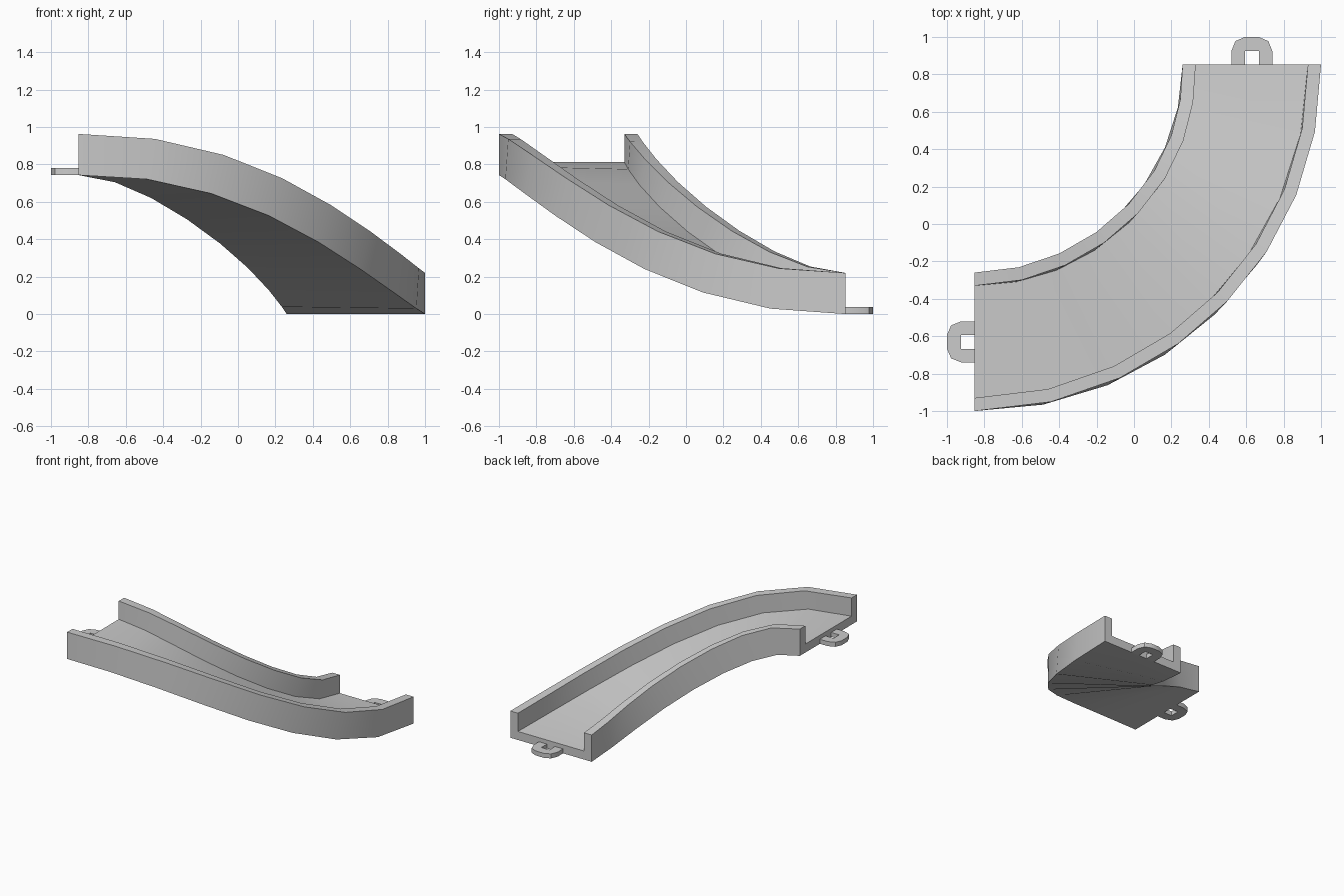
import bpy, bmesh
from math import sin, cos, pi, atan2, hypot, radians
from mathutils import Vector

if "Cube" in bpy.data.objects:
    bpy.data.objects.remove(bpy.data.objects["Cube"])

SEGMENTS = 8
W, T, H, FLOOR = 0.37, 0.07, 0.22, 0.07   # half width, wall, height, floor
PIVOT = 0.09
PATH = [Vector(p) for p in ((-0.853, -0.63, 0.743), (-0.035, -0.63, 0.743),
                            (0.63, 0.035, 0), (0.63, 0.853, 0))]
PROFILE = [(-W, 0), (W, 0), (W, H), (W - T, H),
           (W - T, FLOOR), (T - W, FLOOR), (T - W, H), (-W, H)]


def finish(name, bm):
    bmesh.ops.recalc_face_normals(bm, faces=bm.faces)
    mesh = bpy.data.meshes.new(name)
    bm.to_mesh(mesh)
    bm.free()
    obj = bpy.data.objects.new(name, mesh)
    bpy.context.collection.objects.link(obj)
    bpy.ops.object.select_all(action='DESELECT')
    obj.select_set(True)
    bpy.context.view_layer.objects.active = obj
    bpy.ops.object.shade_smooth_by_angle(angle=radians(30))
    return obj


def section(t):
    a, b, c, d = PATH
    s = 1 - t
    p = a * s**3 + b * 3*s*s*t + c * 3*s*t*t + d * t**3
    v = (b - a) * s*s + (c - b) * 2*s*t + (d - c) * t*t
    yaw = atan2(v.y, v.x) + radians(2.3) * sin(2 * pi * t)
    pitch = atan2(-v.z, hypot(v.x, v.y))
    bank = 0.025 * sin(2 * pi * t) + 0.012 * sin(pi * t)
    up0 = Vector((sin(pitch) * cos(yaw), sin(pitch) * sin(yaw), cos(pitch)))
    side0 = Vector((sin(yaw), -cos(yaw), 0))
    side = side0 * cos(bank) + up0 * sin(bank)
    up = up0 * cos(bank) - side0 * sin(bank)
    p = p + Vector((0, 0, PIVOT))
    return [p + side * x + up * (z - PIVOT) for x, z in PROFILE]


# Curved descending channel swept along the path
bm = bmesh.new()
rings = [[bm.verts.new(co) for co in section(i / SEGMENTS)]
         for i in range(SEGMENTS + 1)]
n = len(PROFILE)
for r0, r1 in zip(rings, rings[1:]):
    for j in range(n):
        k = (j + 1) % n
        bm.faces.new((r0[j], r0[k], r1[k], r1[j]))
for ring in (rings[0], rings[-1]):   # end caps in three quads
    for quad in ((0, 1, 4, 5), (1, 2, 3, 4), (0, 5, 6, 7)):
        bm.faces.new([ring[q] for q in quad])
finish("curved_ramp", bm)


# Connector loops: half of the loop outline, mirrored (across, outward)
OUTER = [(0.11, 0), (0.11, 0.07), (0.088, 0.125), (0.037, 0.147)]
INNER = [(0.037, 0), (0.037, 0.035), (0.037, 0.073), (0.037, 0.073)]


def connector(name, place):
    bm = bmesh.new()
    outer = OUTER + [(-x, y) for x, y in reversed(OUTER)]
    inner = INNER[:3] + [(-x, y) for x, y in reversed(INNER[:3])]
    pts = outer + inner[::-1]
    face = bm.faces.new([bm.verts.new(place(x, y)) for x, y in pts])
    out = bmesh.ops.extrude_face_region(bm, geom=[face])
    for v in out['geom']:
        if isinstance(v, bmesh.types.BMVert):
            v.co.z += 0.037
    bmesh.ops.triangulate(bm, faces=[f for f in bm.faces if len(f.verts) > 4])
    finish(name, bm)


connector("upper_connector", lambda x, y: (-0.853 - y, -0.63 + x, 0.743))
connector("lower_connector", lambda x, y: (0.63 + x, 0.853 + y, 0))
